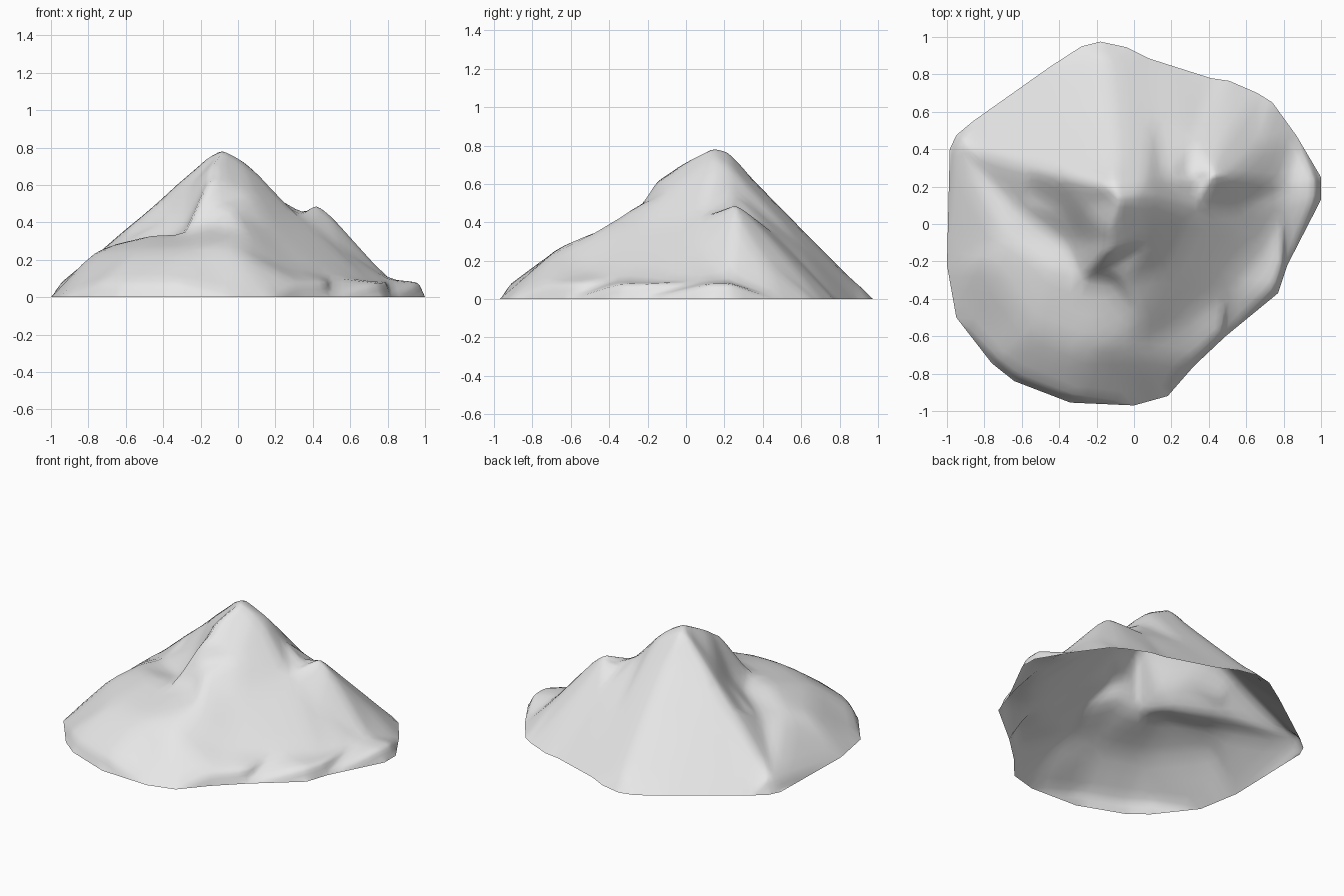
import bpy
import bmesh
from mathutils import Vector, geometry

if "Cube" in bpy.data.objects:
    bpy.data.objects.remove(bpy.data.objects["Cube"])

rock = bpy.data.materials.new("light grey rock")
rock.diffuse_color = (0.8, 0.8, 0.8, 1)
rock.use_nodes = True
rock.node_tree.nodes["Principled BSDF"].inputs["Base Color"].default_value = rock.diffuse_color

# Foot of the mountain, counter-clockwise as seen from above
foot = [(1, .25), (1, .13), (.82, -.22), (.77, -.37), (.49, -.6), (.32, -.76), (.18, -.92),
        (0, -.97), (-.34, -.955), (-.64, -.84), (-.76, -.745), (-.95, -.5), (-1, -.22),
        (-.985, .4), (-.95, .475), (-.86, .55), (-.45, .84), (-.28, .95), (-.18, .975),
        (-.04, .945), (.08, .885), (.41, .78), (.51, .765), (.66, .7), (.74, .65), (.87, .47)]

points, edges = [], []


def add_line(*pts, closed=False):
    """Add a ridge, valley or outline whose edges are kept in the surface."""
    start = len(points)
    points.extend(Vector(p) for p in pts)
    edges.extend((i, i + 1) for i in range(start, len(points) - 1))
    if closed:
        edges.append((len(points) - 1, start))


add_line(*[(x, y, 0) for x, y in foot], closed=True)

# Main peak: crest, steep nose and front ridge
add_line((-.1, .22, .768), (-.08, .13, .79), (-.14, -.05, .7), (-.15, -.14, .64),
         (-.13, -.23, .5), (-.04, -.3, .46), (.03, -.5, .34), (0, -.68, .255))
# Straight back rib and the broad faces beside it
add_line((-.11, .32, .665), (-.13, .6, .38), (-.16, .88, .096))
add_line((.06, .24, .68), (.16, .25, .56))
add_line((.1, .6, .29), (.25, .65, .19))
add_line((-.42, .55, .28))
# Left back ridge and the steep wall under it
add_line((-.17, .21, .745), (-.4, .27, .55), (-.55, .31, .42), (-.87, .4, .14))
add_line((-.27, .09, .58), (-.36, .05, .42), (-.55, .17, .34))
# Right spur of the main peak
add_line((.01, .14, .745), (.11, .14, .66), (.33, .08, .43), (.69, -.13, .09))
# Hollow, shoulder crest and shoulder edge on the front left
add_line((-.27, -.1, .4), (-.37, -.1, .31), (-.64, .1, .27))
add_line((-.13, -.32, .38), (-.28, -.3, .34), (-.45, -.25, .335), (-.72, -.05, .27))
add_line((-.25, -.68, .26), (-.55, -.56, .25), (-.79, -.2, .23))
# Front right gully
add_line((.08, -.1, .55), (.17, -.25, .37), (.3, -.5, .15))
add_line((.5, -.35, .11))
# Second peak with its right spur, and the cleft beside it
add_line((.35, .22, .45), (.42, .25, .495), (.5, .26, .44), (.81, .22, .095))
add_line((.29, .28, .45), (.31, .45, .35))
# Back edge, front face and right face of the second peak
add_line((.42, .29, .475), (.46, .4, .36))
add_line((.55, .08, .26), (.8, .08, .09))
add_line((.66, .4, .215))

# Low steep rim on the right, the front left and the left corner
for x, y in foot:
    if (x > .3 and -.8 < y < .35) or (-.8 < x < -.3 and y < -.7) or (x < -.9 and y > .3):
        points.append(Vector((x * .965, y * .965, .08)))

# Triangulate in plan, then lift every point to its height
flat, _, faces, origin, _, _ = geometry.delaunay_2d_cdt(
    [p.xy for p in points], edges, [list(range(len(foot)))], 1, 1e-5)
verts = []
for co, src in zip(flat, origin):
    near = [points[src[0]]] if src else sorted(points, key=lambda p: (p.xy - co).length)[:2]
    verts.append((co.x, co.y, sum(p.z for p in near) / len(near)))

mesh = bpy.data.meshes.new("mountain")
mesh.from_pydata(verts, [], [list(f) for f in faces])

# Refine the faces and weather the ridges slightly, leaving the foot untouched
bm = bmesh.new()
bm.from_mesh(mesh)
bmesh.ops.subdivide_edges(bm, edges=bm.edges[:], cuts=3, use_grid_fill=True)
bmesh.ops.triangulate(bm, faces=bm.faces[:])
inner = [v for v in bm.verts if not v.is_boundary]
for _ in range(2):
    bmesh.ops.smooth_vert(bm, verts=inner, factor=.4, use_axis_x=True,
                          use_axis_y=True, use_axis_z=True)
for f in bm.faces:
    f.normal_update()
    if f.normal.z < 0:
        f.normal_flip()
bm.to_mesh(mesh)
bm.free()
mesh.materials.append(rock)
mesh.shade_smooth()
mountain = bpy.data.objects.new("mountain", mesh)
bpy.context.collection.objects.link(mountain)
